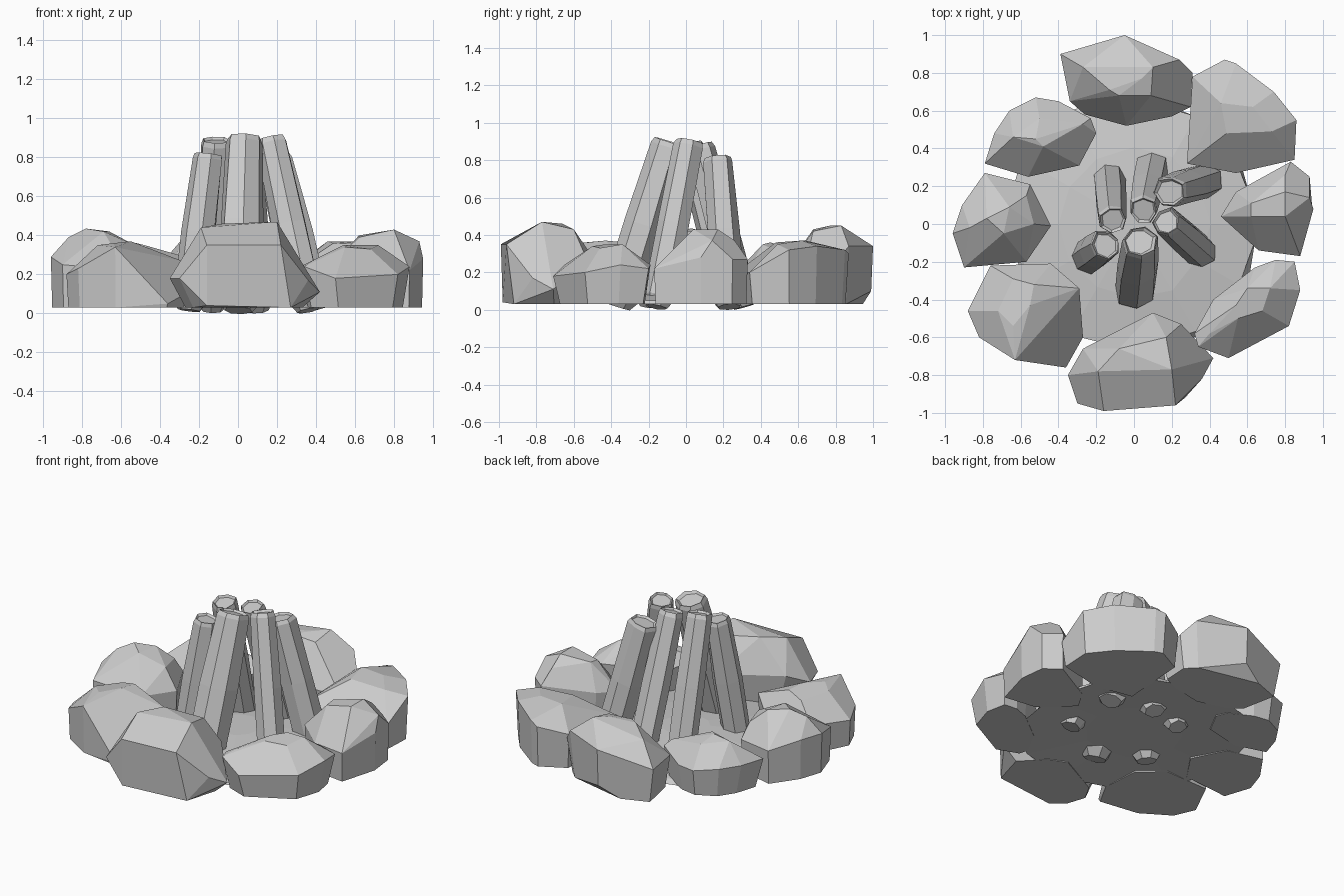
import bpy, bmesh, math, random
from mathutils import Vector

random.seed(4)
cube = bpy.data.objects.get("Cube")
if cube:
    bpy.data.objects.remove(cube, do_unlink=True)

stone_grey = bpy.data.materials.new("stone grey")
stone_grey.use_nodes = True
GREY = (0.6, 0.6, 0.6, 1)
stone_grey.diffuse_color = GREY
stone_grey.node_tree.nodes["Principled BSDF"].inputs["Base Color"].default_value = GREY


def finish(bm, name):
    bmesh.ops.recalc_face_normals(bm, faces=bm.faces[:])
    mesh = bpy.data.meshes.new(name)
    bm.to_mesh(mesh)
    bm.free()
    mesh.materials.append(stone_grey)
    obj = bpy.data.objects.new(name, mesh)
    bpy.context.collection.objects.link(obj)
    return obj


def skin(bm, rings):
    """Join rings of vertices into a closed solid."""
    count = len(rings[0])
    for low, high in zip(rings, rings[1:]):
        for i in range(count):
            j = (i + 1) % count
            bm.faces.new((low[i], low[j], high[j], high[i]))
    bm.faces.new(rings[0][::-1])
    bm.faces.new(rings[-1])


def rock(name, outline, peaks, foot=0.94):
    """Faceted boulder: hull of a flat foot, a shoulder outline and crest points."""
    bm = bmesh.new()
    cx = sum(p[0] for p in outline) / len(outline)
    cy = sum(p[1] for p in outline) / len(outline)
    for x, y, z in outline:
        bm.verts.new((x, y, z))
        bm.verts.new((cx + (x - cx) * foot, cy + (y - cy) * foot, 0.03))
    for p in peaks:
        bm.verts.new(p)
    hull = bmesh.ops.convex_hull(bm, input=bm.verts[:])
    loose = [v for v in set(hull["geom_interior"] + hull["geom_unused"])
             if isinstance(v, bmesh.types.BMVert)]
    bmesh.ops.delete(bm, geom=loose, context="VERTS")
    # merge nearly flat triangles into broad facets
    bmesh.ops.dissolve_limit(bm, angle_limit=math.radians(12),
                             verts=bm.verts[:], edges=bm.edges[:])
    return finish(bm, name)


def log(name, foot, top, radius, sides=7):
    """Tapered, slightly crooked log with a shallow hollowed end."""
    foot, top = Vector(foot), Vector(top)
    axis = top - foot
    turn = axis.to_track_quat("Z", "Y")
    wobble = [random.uniform(0.9, 1.1) for _ in range(sides)]
    bm = bmesh.new()
    rings = []
    # (position along the log, radius factor)
    for t, f in ((0, 0.75), (0.06, 1.12), (0.5, 1.12), (0.97, 1.0), (1, 0.9), (0.985, 0.75)):
        ring = []
        for i in range(sides):
            a = math.tau * i / sides
            r = radius * f * wobble[i] * random.uniform(0.95, 1.05)
            ring.append(bm.verts.new(foot + axis * t + turn @ Vector((r * math.cos(a), r * math.sin(a), 0))))
        rings.append(ring)
    skin(bm, rings)
    return finish(bm, name)


# Low mound of earth
bm = bmesh.new()
rings = []
for r, z in ((0.3, 0.045), (0.68, 0.03), (0.66, 0.05), (0.4, 0.09), (0.15, 0.11)):
    ring = []
    for i in range(12):
        a = math.tau * i / 12
        s = r * random.uniform(0.95, 1.03)
        ring.append(bm.verts.new((s * math.cos(a), s * math.sin(a), z)))
    rings.append(ring)
skin(bm, rings)
finish(bm, "ground_mound")

# Ring of boulders
rock("front_rock",
     [(-.35, -.8, .18), (-.3, -.95, .18), (.36, -.82, .17), (.42, -.71, .11), (.25, -.53, .27),
      (.1, -.47, .24), (-.08, -.58, .3), (-.27, -.66, .25)],
     [(-.16, -.99, .35), (.22, -.96, .35), (-.19, -.78, .44), (.2, -.77, .47),
      (-.08, -.66, .46), (.17, -.6, .43), (-.16, -.98, .04), (.27, -.92, .03)], .78)
rock("back_rock",
     [(-.39, .9, .26), (-.2, .97, .3), (.24, .87, .34), (.31, .8, .25), (.3, .62, .17), (.2, .57, .17),
      (-.04, .52, .2), (-.26, .58, .2), (-.34, .65, .25)],
     [(-.05, 1, .34), (-.05, .99, .1), (-.27, .83, .4), (-.13, .71, .43), (-.08, .68, .43),
      (.04, .77, .45), (.09, .68, .42), (.1, .83, .45)], .9)
rock("left_rock",
     [(.46, .04, .22), (.54, .17, .24), (.83, .33, .27), (.93, .25, .27), (.95, .08, .28),
      (.88, -.17, .22), (.66, -.14, .22)],
     [(.8, .17, .43), (.62, .04, .39), (.62, .11, .4), (.8, .04, .43), (.93, .14, .37), (.8, .26, .37), (.85, -.1, .29)], .97)
rock("right_rock",
     [(-.96, -.05, .29), (-.91, .1, .29), (-.79, .27, .25), (-.55, .21, .24), (-.44, -.01, .22),
      (-.57, -.2, .22), (-.9, -.23, .25)],
     [(-.78, .03, .435), (-.66, .09, .42), (-.87, -.02, .39), (-.69, -.05, .42), (-.57, .15, .34), (-.53, 0, .35)], .97)
rock("front_right_rock",
     [(-.88, -.46, .2), (-.76, -.22, .22), (-.44, -.21, .2), (-.29, -.34, .27), (-.27, -.6, .1),
      (-.36, -.76, .05), (-.63, -.72, .34), (-.82, -.6, .23)],
     [(-.64, -.29, .33), (-.53, -.32, .36), (-.55, -.43, .37), (-.72, -.46, .35), (-.64, -.54, .36), (-.36, -.42, .28)], .97)
rock("front_left_rock",
     [(.88, -.35, .24), (.85, -.2, .22), (.75, -.19, .24), (.64, -.23, .24), (.42, -.4, .2), (.32, -.58, .24),
      (.34, -.65, .24), (.5, -.71, .18), (.82, -.54, .2)],
     [(.54, -.43, .35), (.55, -.5, .34), (.68, -.46, .33), (.72, -.34, .35), (.6, -.34, .35), (.4, -.58, .28)], .87)
rock("back_left_rock",
     [(.31, .78, .26), (.48, .87, .3), (.54, .85, .32), (.74, .7, .34), (.86, .55, .32), (.85, .34, .2),
      (.54, .27, .2), (.28, .32, .22)],
     [(.46, .64, .37), (.63, .62, .37), (.73, .49, .35), (.49, .48, .36), (.4, .5, .33)])
rock("back_right_rock",
     [(-.79, .32, .22), (-.74, .48, .22), (-.66, .6, .22), (-.52, .67, .2), (-.4, .65, .2), (-.23, .56, .25),
      (-.2, .48, .22), (-.29, .31, .17), (-.56, .25, .18)],
     [(-.64, .46, .35), (-.52, .45, .36), (-.48, .41, .35), (-.27, .53, .29), (-.5, .56, .33)], .86)

# Leaning logs
log("front_log", (0, -.36, .015), (.03, -.09, .9), .097)
log("left_log", (.36, -.16, .015), (.17, .01, .9), .08)
log("back_left_log", (.38, .23, .015), (.19, .17, .81), .085)
log("back_log", (.1, .31, .015), (.05, .07, .88), .08)
log("back_right_log", (-.13, .25, .015), (-.11, .02, .89), .075)
log("front_right_log", (-.25, -.18, .015), (-.15, -.11, .815), .08)
